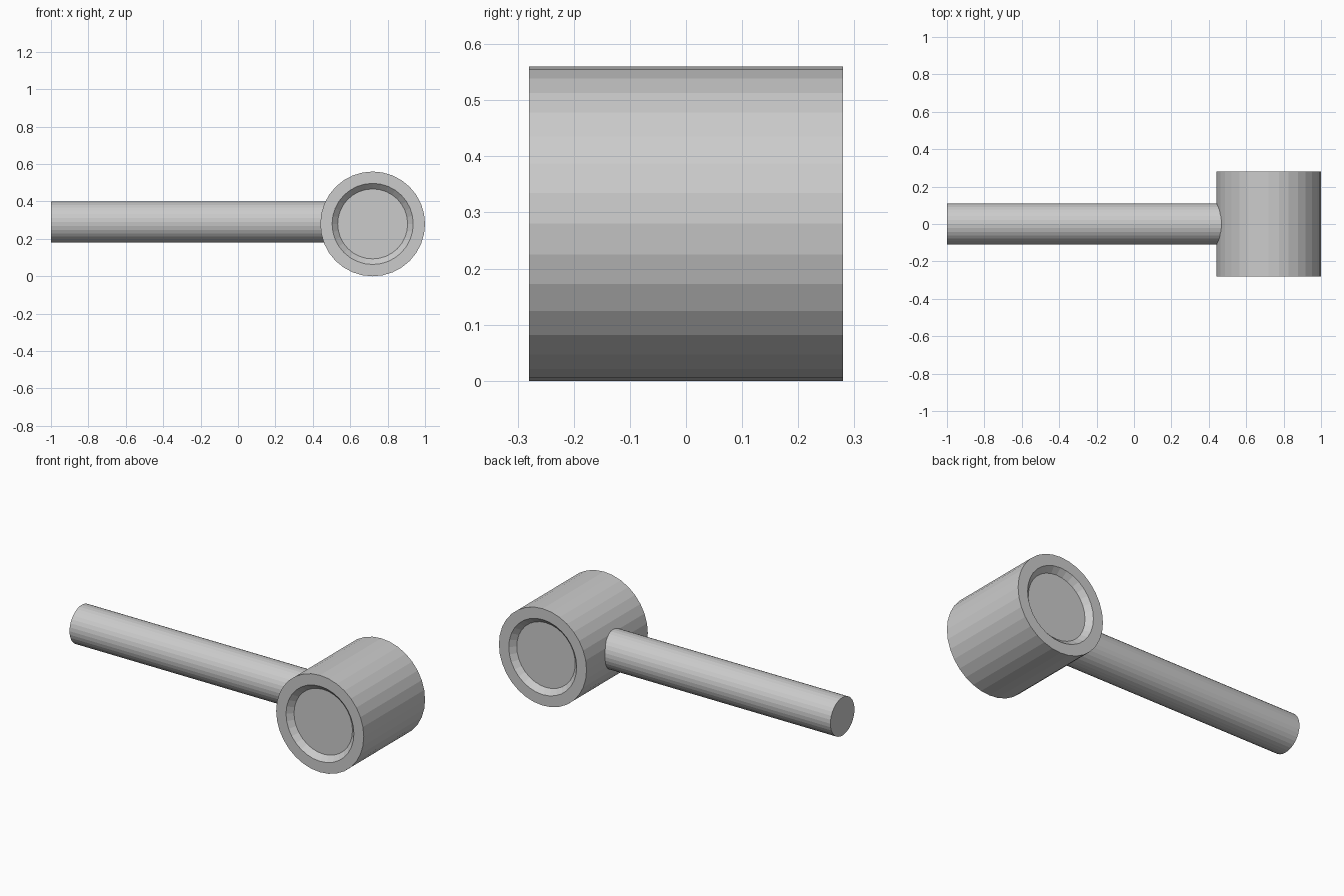
import bpy, bmesh
from math import cos, sin, tau

if "Cube" in bpy.data.objects:
    bpy.data.objects.remove(bpy.data.objects["Cube"])

SIDES = 32


def lathe(name, profile, axis, center):
    """Skin rings of (position along axis, radius), capping both ends."""
    bm = bmesh.new()
    rings = []
    for t, r in profile:
        ring = []
        for i in range(SIDES):
            a = tau * i / SIDES
            u, v = r * cos(a), r * sin(a)
            p = (u, t, v) if axis == 'Y' else (t, u, v)
            ring.append(bm.verts.new([p[k] + center[k] for k in range(3)]))
        rings.append(ring)
    for a, b in zip(rings, rings[1:]):
        for i in range(SIDES):
            j = (i + 1) % SIDES
            bm.faces.new((a[i], a[j], b[j], b[i]))
    bm.faces.new(rings[0])
    bm.faces.new(rings[-1])
    bmesh.ops.recalc_face_normals(bm, faces=bm.faces)
    mesh = bpy.data.meshes.new(name)
    bm.to_mesh(mesh)
    bm.free()
    obj = bpy.data.objects.new(name, mesh)
    bpy.context.collection.objects.link(obj)
    return obj


# Mallet head: drum along y with a tapered recess in each striking face
half = [(0.25, 0.187), (0.28, 0.217), (0.28, 0.28)]
lathe("mallet_head", [(-t, r) for t, r in half] + half[::-1], 'Y', (0.72, 0, 0.28))

# Handle: plain round rod running into the head
lathe("handle", [(-1.0, 0.11), (0.55, 0.11)], 'X', (0, 0, 0.29))
